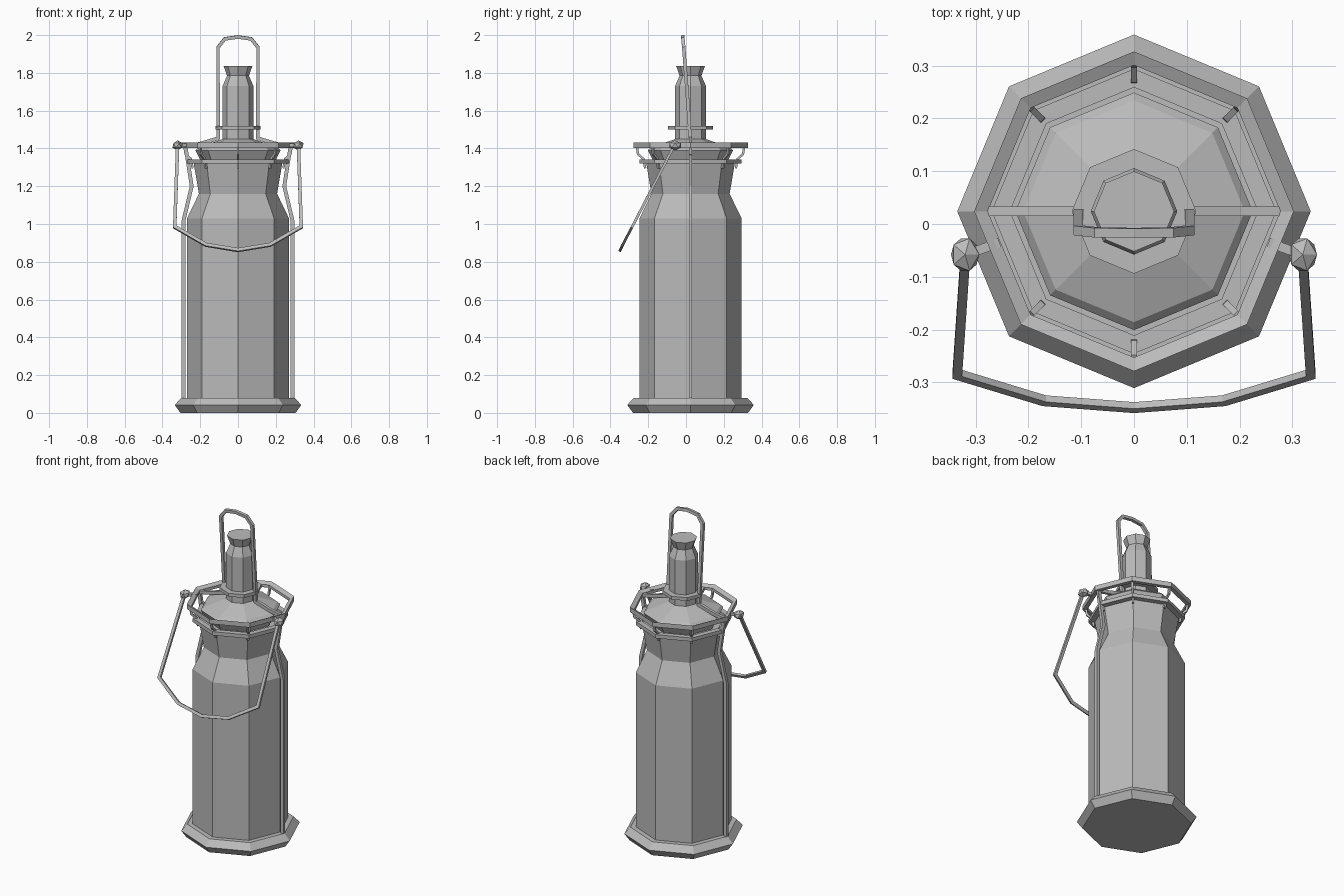
import bpy, bmesh
from math import sin, cos, tau
from mathutils import Vector

if "Cube" in bpy.data.objects:
    bpy.data.objects.remove(bpy.data.objects["Cube"])

SIDES = 8
CY = 0.024  # y position of the bottle axis

metal = bpy.data.materials.new("grey_metal")
metal.use_nodes = True
metal.diffuse_color = (0.5, 0.5, 0.5, 1)
metal.node_tree.nodes["Principled BSDF"].inputs["Base Color"].default_value = (0.5, 0.5, 0.5, 1)


def finish(name, bm):
    bmesh.ops.recalc_face_normals(bm, faces=bm.faces)
    mesh = bpy.data.meshes.new(name)
    bm.to_mesh(mesh)
    bm.free()
    mesh.materials.append(metal)
    obj = bpy.data.objects.new(name, mesh)
    bpy.context.collection.objects.link(obj)
    return obj


def bridge(bm, a, b):
    for i in range(len(a)):
        j = (i + 1) % len(a)
        bm.faces.new((a[i], a[j], b[j], b[i]))


def lathe(name, profile, closed=False):
    """Octagonal turning of (radius, height) points; closed makes a hoop."""
    bm = bmesh.new()
    rows = [[bm.verts.new((r * cos(tau * i / SIDES), CY + r * sin(tau * i / SIDES), z))
             for i in range(SIDES)] for r, z in profile]
    for a, b in zip(rows, rows[1:]):
        bridge(bm, a, b)
    if closed:
        bridge(bm, rows[-1], rows[0])
    else:
        bm.faces.new(rows[0])
        bm.faces.new(rows[-1])
    return finish(name, bm)


def rod(name, points, normal, width, depth):
    """Square wire with mitred corners along a path lying in one plane."""
    pts = [Vector(p) for p in points]
    n = Vector(normal).normalized()
    bm = bmesh.new()
    rows = []
    for i, p in enumerate(pts):
        before = (p - pts[i - 1]).normalized() if i else (pts[1] - p).normalized()
        after = (pts[i + 1] - p).normalized() if i + 1 < len(pts) else before
        tangent = (before + after).normalized()
        side = tangent.cross(n).normalized() * width / 2 / max(0.5, tangent.dot(before))
        up = n * depth / 2
        rows.append([bm.verts.new(p + s) for s in (side + up, side - up, -side - up, up - side)])
    for a, b in zip(rows, rows[1:]):
        bridge(bm, a, b)
    bm.faces.new(rows[0])
    bm.faces.new(rows[-1])
    return finish(name, bm)


def mirrored(points):
    """Complete a left half path, whose last point is on the centre line."""
    return points + [(-x, y, z) for x, y, z in reversed(points[:-1])]


# Foot, bottle body and lid
lathe("base_plinth", [(0.305, 0), (0.335, 0.042), (0.30, 0.08)])
lathe("bottle_body", [(0.27, 0.07), (0.27, 1.03), (0.207, 1.16), (0.235, 1.325)])
lathe("lid", [(0.19, 1.32), (0.225, 1.39), (0.21, 1.405), (0.08, 1.45)])

# Hoops around the neck
lathe("lower_hoop", [(0.235, 1.32), (0.27, 1.32), (0.27, 1.342), (0.235, 1.342)], True)
lathe("upper_hoop", [(0.277, 1.403), (0.303, 1.403), (0.303, 1.432), (0.277, 1.42)], True)

# Spout with its collar
lathe("spout", [(0.082, 1.43), (0.082, 1.73), (0.058, 1.785), (0.076, 1.836)])
lathe("spout_collar", [(0.08, 1.50), (0.118, 1.50), (0.118, 1.52), (0.08, 1.52)], True)

# Brackets joining the hoops at every corner
for i in range(SIDES):
    a = tau * i / SIDES
    path = [(r * cos(a), CY + r * sin(a), z) for r, z in
            ((0.284, 1.41), (0.278, 1.37), (0.25, 1.345), (0.24, 1.295))]
    rod("hoop_bracket_%d" % (i + 1), path, (-sin(a), cos(a), 0), 0.012, 0.012)

# Tall carrying loop over the spout, leaning forward
rod("top_loop", mirrored([(0.105, CY, 1.45), (0.106, -0.012, 1.935),
                          (0.07, -0.016, 1.98), (0, -0.017, 1.99)]),
    (0, 1, 0.08), 0.018, 0.018)

# Side wires from the loop over the lid and down the body
for side, s in (("left", 1), ("right", -1)):
    rod(side + "_side_wire",
        [(s * x, CY, z) for x, z in ((0.10, 1.455), (0.20, 1.425), (0.278, 1.41),
                                     (0.245, 1.20), (0.288, 1.02), (0.288, 0.07))],
        (0, 1, 0), 0.02, 0.018)

    # Faceted pivot knob and its pin into the hoop
    bm = bmesh.new()
    bmesh.ops.create_icosphere(bm, subdivisions=1, radius=0.03)
    for v in bm.verts:
        v.co = Vector((s * 0.32 + v.co.x, -0.058 + v.co.y * 1.2, 1.416 + v.co.z * 0.9))
    finish(side + "_pivot_knob", bm)
    rod(side + "_pivot_pin", [(s * 0.255, -0.035, 1.416), (s * 0.31, -0.055, 1.416)],
        (0, 0, 1), 0.018, 0.018)

# Hanging bail handle in front
rod("bail_handle", mirrored([(0.32, -0.065, 1.41), (0.335, -0.285, 0.985),
                             (0.17, -0.335, 0.89), (0, -0.348, 0.862)]),
    (0, 0.89, -0.46), 0.018, 0.014)
